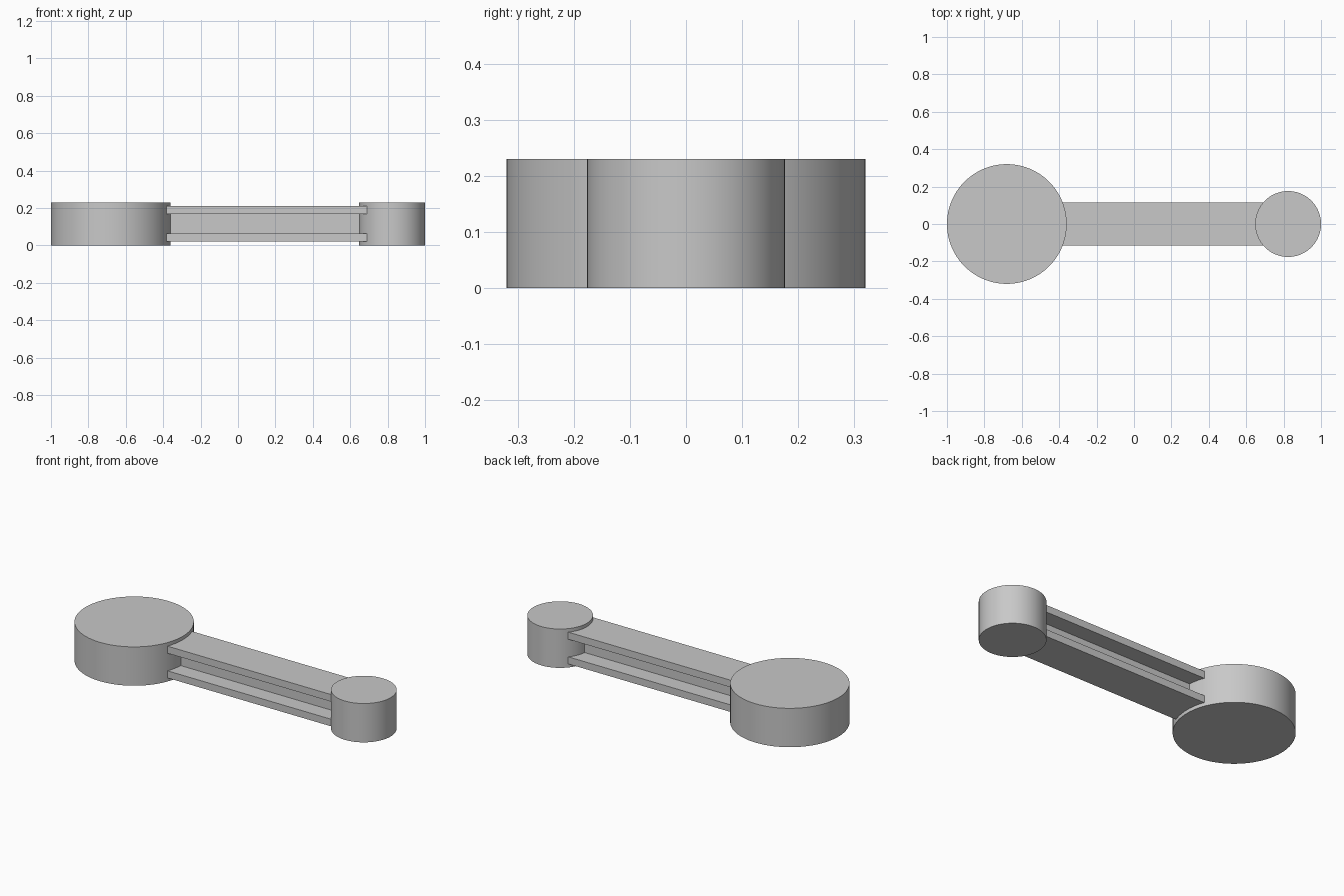
import bpy
import bmesh
from math import radians

old = bpy.data.objects.get("Cube")
if old:
    bpy.data.objects.remove(old, do_unlink=True)

HEIGHT = 0.23
MID = HEIGHT / 2

grey = bpy.data.materials.new("light_grey")
grey.use_nodes = True
colour = (0.58, 0.58, 0.58, 1)
grey.diffuse_color = colour
grey.node_tree.nodes["Principled BSDF"].inputs["Base Color"].default_value = colour


def boss(name, x, radius):
    """Round upright boss standing on the ground."""
    bpy.ops.mesh.primitive_cylinder_add(
        vertices=96, radius=radius, depth=HEIGHT, location=(x, 0, MID))
    ob = bpy.context.object
    ob.name = name
    ob.data.materials.append(grey)
    bpy.ops.object.shade_smooth_by_angle(angle=radians(30))


def i_beam(name, x0, x1, half_width, half_web, inner, outer):
    """Extrude a symmetric I-shaped section along x."""
    quarter = [(half_web, 0), (half_web, inner), (half_width, inner), (half_width, outer)]
    upper = quarter[1:]
    right = [(y, -z) for y, z in reversed(upper)] + upper
    section = right + [(-y, z) for y, z in reversed(right)]
    bm = bmesh.new()
    face = bm.faces.new([bm.verts.new((x0, y, MID + z)) for y, z in section])
    grown = bmesh.ops.extrude_face_region(bm, geom=[face], use_keep_orig=True)
    verts = [v for v in grown["geom"] if isinstance(v, bmesh.types.BMVert)]
    bmesh.ops.translate(bm, verts=verts, vec=(x1 - x0, 0, 0))
    bmesh.ops.recalc_face_normals(bm, faces=bm.faces)
    mesh = bpy.data.meshes.new(name)
    bm.to_mesh(mesh)
    bm.free()
    mesh.materials.append(grey)
    ob = bpy.data.objects.new(name, mesh)
    bpy.context.collection.objects.link(ob)


# Large and small round ends
boss("large_end", -0.68, 0.32)
boss("small_end", 0.824, 0.176)

# Connecting beam, its ends buried in the bosses
i_beam("connecting_beam", -0.5, 0.78, half_width=0.115, half_web=0.02,
       inner=0.052, outer=0.094)
